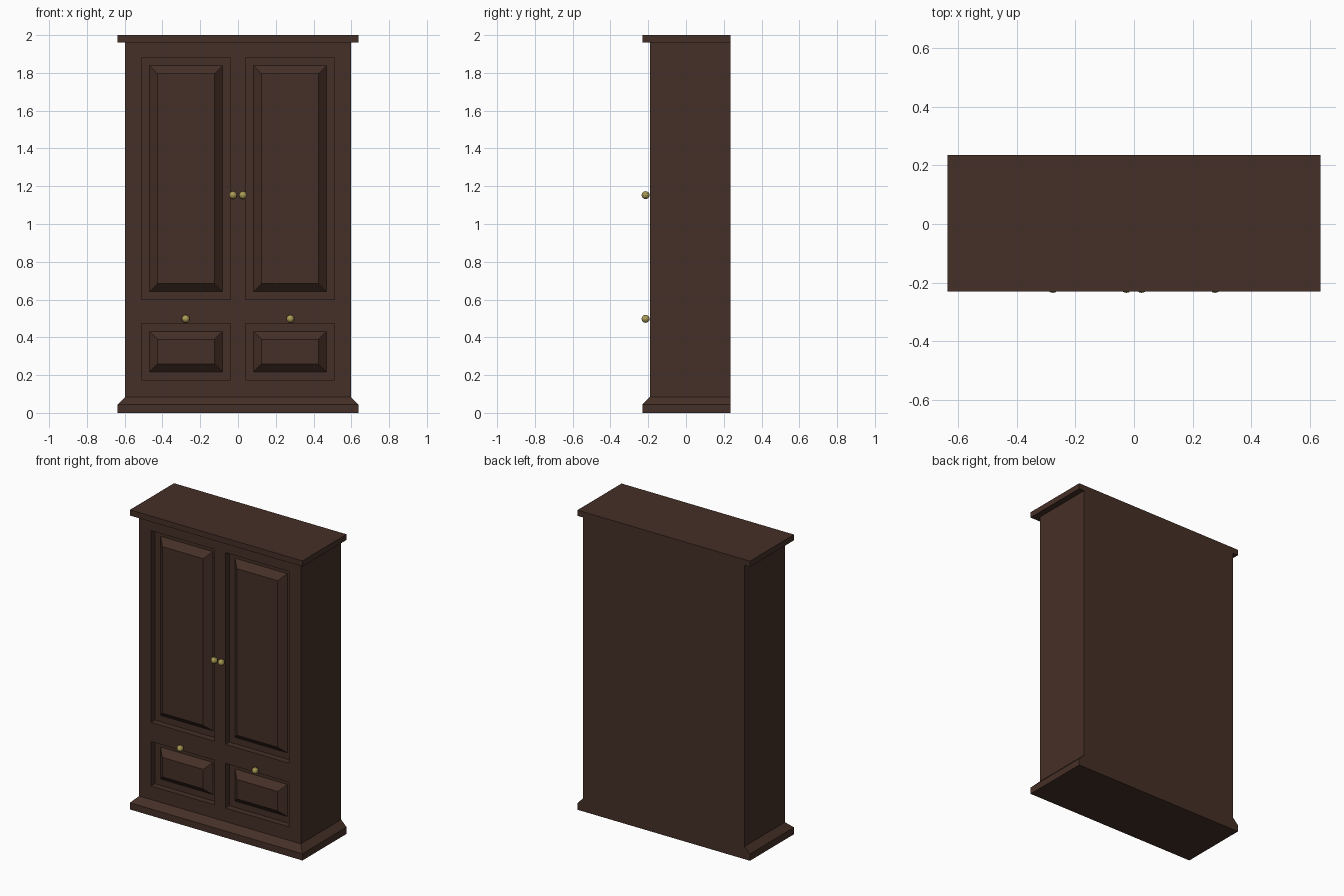
import bpy, bmesh
from mathutils import Matrix, Vector

cube = bpy.data.objects.get("Cube")
if cube:
    bpy.data.objects.remove(cube, do_unlink=True)

HALF_W, BODY_FRONT, BACK = 0.597, -0.19, 0.235
TRIM_W, TRIM_FRONT = 0.637, -0.23


def material(name, colour):
    mat = bpy.data.materials.new(name)
    mat.use_nodes = True
    mat.diffuse_color = colour
    mat.node_tree.nodes["Principled BSDF"].inputs["Base Color"].default_value = colour
    return mat


wood = material("dark wood", (0.060, 0.029, 0.020, 1))
brass = material("aged brass", (0.40, 0.33, 0.09, 1))


def finish(name, bm, mat):
    bmesh.ops.recalc_face_normals(bm, faces=bm.faces[:])
    mesh = bpy.data.meshes.new(name)
    bm.to_mesh(mesh)
    bm.free()
    mesh.materials.append(mat)
    obj = bpy.data.objects.new(name, mesh)
    bpy.context.collection.objects.link(obj)


def box(bm, half_w, front, z0, z1):
    size = Vector((2 * half_w, BACK - front, z1 - z0))
    centre = Vector((0, (BACK + front) / 2, (z0 + z1) / 2))
    bmesh.ops.create_cube(
        bm, size=1, matrix=Matrix.LocRotScale(centre, None, size))
    bm.normal_update()


def front_faces(bm):
    bm.normal_update()
    return [f for f in bm.faces
            if f.normal.y < -0.99 and abs(f.calc_center_median().y - BODY_FRONT) < 1e-4]


# Cabinet body: split the front into a grid, then sink and raise the panels
bm = bmesh.new()
box(bm, HALF_W, BODY_FRONT, 0.085, 1.962)
cuts = [((x, 0, 0), (1, 0, 0)) for x in (-0.51, -0.04, 0.04, 0.51)]
cuts += [((0, 0, z), (0, 0, 1)) for z in (0.175, 0.473, 0.6, 1.88)]
for point, normal in cuts:
    faces = front_faces(bm)
    geom = set(faces)
    for f in faces:
        geom.update(f.edges)
        geom.update(f.verts)
    bmesh.ops.bisect_plane(bm, geom=list(geom), plane_co=point, plane_no=normal)
panels = []
for f in front_faces(bm):
    c = f.calc_center_median()
    if 0.04 < abs(c.x) < 0.51 and (0.175 < c.z < 0.473 or 0.6 < c.z < 1.88):
        panels.append(f)
for thickness, depth in ((0, -0.042), (0.042, 0), (0.042, 0.042)):
    bmesh.ops.inset_individual(bm, faces=panels, thickness=thickness,
                               depth=depth, use_even_offset=True)
finish("cabinet_body", bm, wood)

# Cornice slab
bm = bmesh.new()
box(bm, TRIM_W, TRIM_FRONT, 1.962, 2.0)
finish("cornice", bm, wood)

# Plinth with a sloped top, flush at the back
bm = bmesh.new()
box(bm, TRIM_W, TRIM_FRONT, 0, 0.045)
top = max(bm.faces, key=lambda f: f.calc_center_median().z)
bmesh.ops.inset_individual(bm, faces=[top], thickness=0, depth=0.04)
for v in top.verts:
    v.co.x = HALF_W if v.co.x > 0 else -HALF_W
    v.co.y = max(v.co.y, BODY_FRONT)
finish("plinth", bm, wood)

# Round knobs, poles facing forward
for part, x, z in (("door_knob", 0.026, 1.153), ("drawer_knob", 0.277, 0.498)):
    for side, sign in (("left", 1), ("right", -1)):
        bm = bmesh.new()
        bmesh.ops.create_uvsphere(
            bm, u_segments=12, v_segments=8, radius=0.021,
            matrix=Matrix.Translation((sign * x, -0.214, z)) @ Matrix.Rotation(1.5708, 4, "X"))
        finish(f"{part}_{side}", bm, brass)
